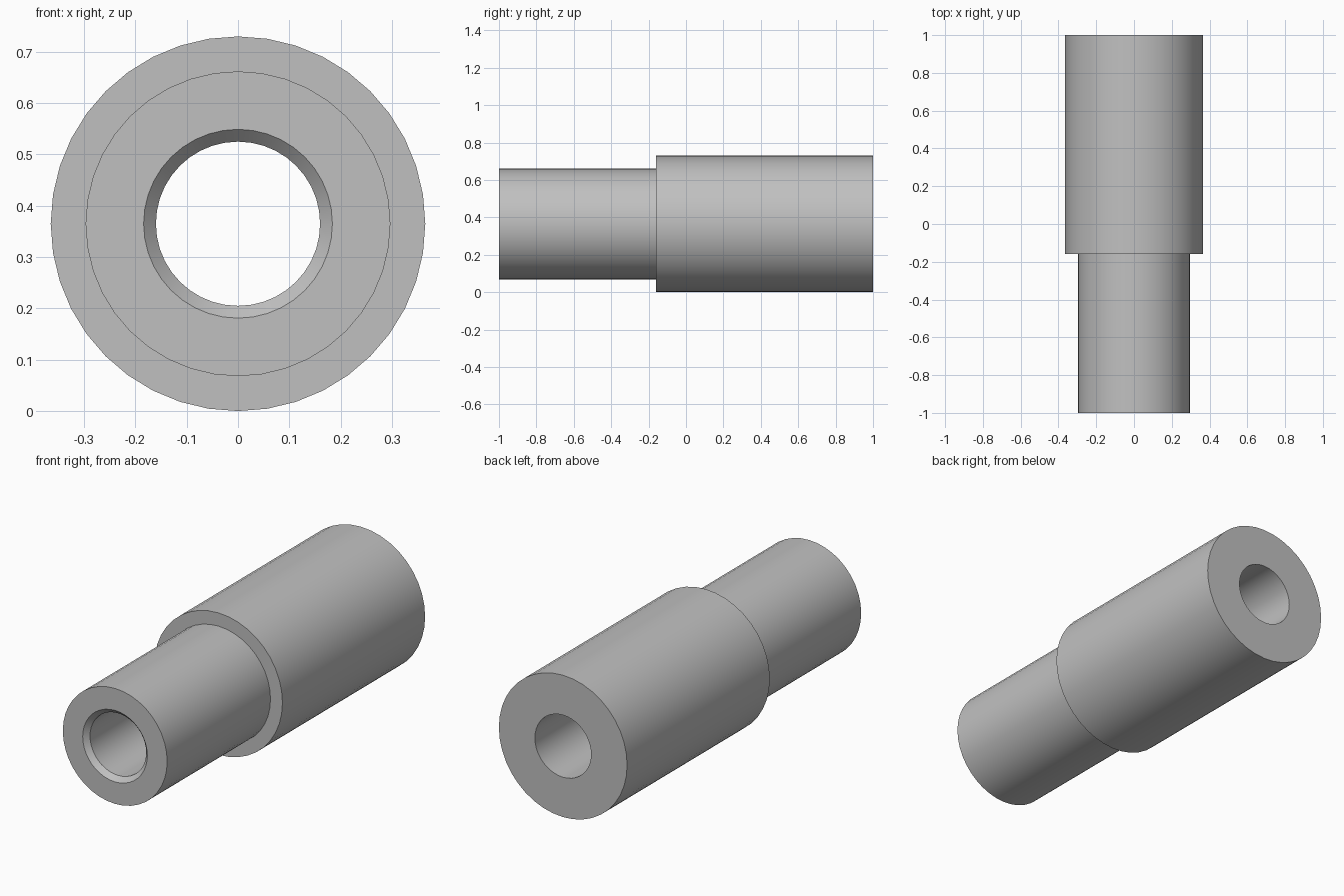
import bpy
import bmesh
import math
from mathutils import Vector

cube = bpy.data.objects.get("Cube")
if cube:
    bpy.data.objects.remove(cube, do_unlink=True)

SIDES = 40
OUTER = 0.365      # thick rear body
NECK = 0.297       # thinner front neck
BORE = 0.16        # through hole
MOUTH = 0.184      # chamfered front opening
SHOULDER = -0.16
CHAMFER = 0.025

# Plain grey metal
grey = bpy.data.materials.new("grey metal")
grey.use_nodes = True
colour = (0.53, 0.53, 0.53, 1)
grey.diffuse_color = colour
grey.node_tree.nodes["Principled BSDF"].inputs["Base Color"].default_value = colour

# Closed cross-section as (radius, y), revolved about the y axis
profile = [(MOUTH, -1), (NECK, -1), (NECK, SHOULDER), (OUTER, SHOULDER),
           (OUTER, 1), (BORE, 1), (BORE, -1 + CHAMFER)]

bm = bmesh.new()
verts = [bm.verts.new((0, y, r)) for r, y in profile]
edges = [bm.edges.new((a, b)) for a, b in zip(verts, verts[1:] + verts[:1])]
bmesh.ops.spin(bm, geom=verts + edges, cent=(0, 0, 0), axis=Vector((0, 1, 0)),
               angle=math.tau, steps=SIDES, use_merge=True)
bmesh.ops.remove_doubles(bm, verts=bm.verts, dist=0.0001)
bmesh.ops.recalc_face_normals(bm, faces=bm.faces)
mesh = bpy.data.meshes.new("stepped_sleeve")
bm.to_mesh(mesh)
bm.free()
mesh.materials.append(grey)

sleeve = bpy.data.objects.new("stepped_sleeve", mesh)
sleeve.location.z = OUTER
bpy.context.collection.objects.link(sleeve)

# Smooth round walls with crisp rims
bpy.ops.object.select_all(action="DESELECT")
sleeve.select_set(True)
bpy.context.view_layer.objects.active = sleeve
bpy.ops.object.shade_smooth_by_angle(angle=math.radians(30))
